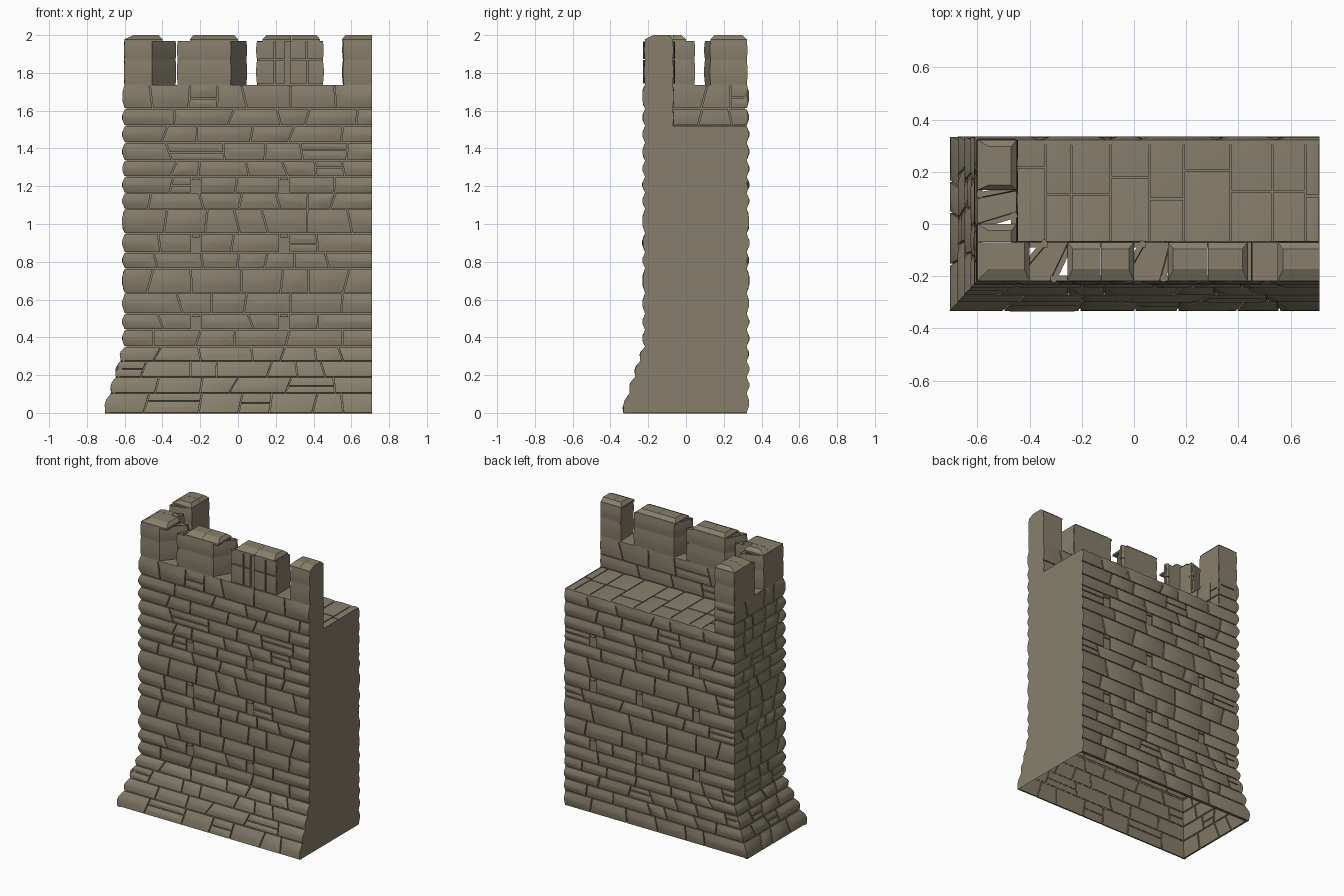
import bpy, bmesh, math, random
from mathutils import Vector as V

if "Cube" in bpy.data.objects:
    bpy.data.objects.remove(bpy.data.objects["Cube"])

random.seed(11)

STONE = bpy.data.materials.new("stone")
STONE.diffuse_color = (0.245, 0.213, 0.15, 1)
STONE.use_nodes = True
STONE.node_tree.nodes["Principled BSDF"].inputs["Base Color"].default_value = STONE.diffuse_color

def finish(bm, name, smooth=False):
    me = bpy.data.meshes.new(name)
    bm.to_mesh(me)
    bm.free()
    me.materials.append(STONE)
    if smooth:
        me.shade_smooth()
        me.set_sharp_from_angle(angle=math.radians(40))
    ob = bpy.data.objects.new(name, me)
    bpy.context.collection.objects.link(ob)
    return ob

def polys(name, faces):
    """Object made of plain polygons."""
    bm = bmesh.new()
    for pts in faces:
        bm.faces.new([bm.verts.new(p) for p in pts])
    bmesh.ops.remove_doubles(bm, verts=bm.verts, dist=0.0005)
    return finish(bm, name)

def panel(name, bl, br, tl, tr, rows, width=(0.13, 0.3), bulge=0.013,
          ends=(0, 0), holes=(), hole_rows=(), lintel=True, split=0.09, slant=0.018):
    """Courses of bulging stones on a four-cornered face, seen from outside."""
    bl, br, tl, tr = map(V, (bl, br, tl, tr))
    n = (br - bl).cross(tl - bl).normalized()
    L, H = (br - bl).length, (tl - bl).length
    P = lambda u, v, d: bl.lerp(br, u).lerp(tl.lerp(tr, u), v) + n * d
    bm = bmesh.new()

    def stone(b0, b1, t0, t1, v0, v1):
        gu, gv = 0.0035 / L, 0.003 / H
        at0, at1 = b0 <= 0 and t0 <= 0, b1 >= 1 and t1 >= 1
        h = min(bulge, (v1 - v0) * H * 0.16) * random.uniform(0.8, 1.05)
        if not at0: b0, t0 = b0 + gu, t0 + gu
        if not at1: b1, t1 = b1 - gu, t1 - gu
        v0, v1 = v0 + gv, v1 - gv
        side = min(0.035 / L, (b1 - b0) * 0.3)
        e0 = -h / L * ends[0] if at0 else side
        e1 = -h / L * ends[1] if at1 else side
        dv = min((v1 - v0) * 0.38, 0.04 / H)
        rings = [[P(b0, v0, d), P(b1, v0, d), P(t1, v1, d), P(t0, v1, d)] for d in (-0.02, 0)]
        rings.append([P(b0 + e0, v0 + dv, h), P(b1 - e1, v0 + dv, h),
                      P(t1 - e1, v1 - dv, h), P(t0 + e0, v1 - dv, h)])
        rings = [[bm.verts.new(p) for p in r] for r in rings]
        for a, b in zip(rings, rings[1:]):
            for i in range(4):
                j = (i + 1) % 4
                bm.faces.new((a[i], a[j], b[j], b[i]))
        bm.faces.new(rings[2])

    for r, (z0, z1) in enumerate(zip(rows, rows[1:])):
        v0, v1 = [(z - rows[0]) / (rows[-1] - rows[0]) for z in (z0, z1)]
        cuts = [0.0]
        if r in hole_rows:
            for a, b in holes:
                cuts += [a / L, b / L]
                if lintel:
                    stone(a / L, b / L, a / L, b / L, v1 - (v1 - v0) * 0.25, v1)
        cuts.append(1.0)
        for s, e in zip(cuts[::2], cuts[1::2]):
            joints, u = [(s, s)], s
            while True:
                u += random.uniform(*width) / L
                if u > e - width[0] * 0.6 / L:
                    break
                k = random.uniform(-slant, slant) / L
                joints.append((u - k, u + k))
            joints.append((e, e))
            for (b0, t0), (b1, t1) in zip(joints, joints[1:]):
                if random.random() < split:
                    m = random.uniform(0.4, 0.6)
                    mb0, mb1, vm = b0 + (t0 - b0) * m, b1 + (t1 - b1) * m, v0 + (v1 - v0) * m
                    stone(b0, b1, mb0, mb1, v0, vm)
                    stone(mb0, mb1, t0, t1, vm, v1)
                else:
                    stone(b0, b1, t0, t1, v0, v1)
    return finish(bm, name, True)

# Main dimensions
R, LX, FY, BY = 0.71, -0.60, -0.218, 0.322        # wall planes
FLX, FLY = -0.705, -0.333                         # foot of the sloped base
IX, IY = -0.45, -0.07                             # inner parapet planes
ZF, ZW, ZP, ZM = 0.35, 1.52, 1.74, 1.97           # base, walkway, parapet, merlon tops
BASE = [0, 0.105, 0.19, 0.275, ZF]
BODY = [ZF, 0.44, 0.525, 0.635, 0.765, 0.85, 0.95, 1.08, 1.165, 1.25, 1.335, 1.43, ZW]
TOP = [ZW, 1.61, ZP]
HOLES = (1, 5, 8)                                 # courses with putlog holes

# Sloped base and main wall faces
panel("front_base", (FLX, FLY, 0), (R, FLY, 0), (LX, FY, ZF), (R, FY, ZF), BASE, ends=(1, 0), split=0.18)
panel("left_base", (FLX, BY, 0), (FLX, FLY, 0), (LX, BY, ZF), (LX, FY, ZF), BASE, (0.1, 0.2), ends=(1, 1))
panel("back_base", (R, BY, 0), (FLX, BY, 0), (R, BY, ZF), (LX, BY, ZF), BASE, ends=(0, 1))
panel("front_wall", (LX, FY, ZF), (R, FY, ZF), (LX, FY, ZP), (R, FY, ZP), BODY + TOP[1:],
      ends=(1, 0), holes=[(0.355, 0.40), (0.82, 0.868)], hole_rows=HOLES)
panel("left_wall", (LX, BY, ZF), (LX, FY, ZF), (LX, BY, ZP), (LX, FY, ZP), BODY + TOP[1:],
      (0.08, 0.2), ends=(1, 1))
panel("back_wall", (R, BY, ZF), (LX, BY, ZF), (R, BY, ZW), (LX, BY, ZW), BODY, ends=(0, 1),
      holes=[(0.19, 0.235), (0.55, 0.595), (0.99, 1.035)], hole_rows=HOLES)

# Parapet inner faces and end
panel("front_parapet_inside", (R, IY, ZW), (IX, IY, ZW), (R, IY, ZP), (IX, IY, ZP), TOP, bulge=0.006)
panel("left_parapet_inside", (IX, IY, ZW), (IX, BY, ZW), (IX, IY, ZP), (IX, BY, ZP), TOP, bulge=0.006)
panel("left_parapet_end", (IX, BY, ZW), (LX, BY, ZW), (IX, BY, ZP), (LX, BY, ZP), TOP, bulge=0.006)

# Walkway slabs, laid in strips across the wall
strips = [0, 0.055, 0.18, 0.34, 0.52, 0.65, 0.80, 0.95, 1.05, 1.16]
z = ZW - 0.003
panel("walkway_slabs", (R, IY, z), (R, BY, z), (IX, IY, z), (IX, BY, z), strips,
      (0.14, 0.3), bulge=0.004, split=0, slant=0.0)

# Hollow core behind the stones, open underneath, with a plain right end
x, y, b, i, j, w = LX + .01, FY + .01, BY - .01, IX - .01, IY - .01, ZW - .01
fx, fy, zt = FLX + .01, FLY + .01, ZP - .01
core = polys("wall_core", [
    [(fx, fy, 0), (R, fy, 0), (R, y, ZF), (x, y, ZF)],
    [(x, y, ZF), (R, y, ZF), (R, y, zt), (x, y, zt)],
    [(fx, b, 0), (fx, fy, 0), (x, y, ZF), (x, b, ZF)],
    [(x, b, ZF), (x, y, ZF), (x, y, zt), (x, b, zt)],
    [(R, b, 0), (fx, b, 0), (x, b, ZF), (R, b, ZF)],
    [(R, b, ZF), (x, b, ZF), (x, b, w), (R, b, w)],
    [(i, b, w), (x, b, w), (x, b, zt), (i, b, zt)],
    [(R, j, w), (i, j, w), (i, j, zt), (R, j, zt)],
    [(i, j, w), (i, b, w), (i, b, zt), (i, j, zt)],
    [(i, j, w), (R, j, w), (R, b, w), (i, b, w)]])
solid = core.modifiers.new("lining", 'SOLIDIFY')
solid.thickness, solid.offset = 0.008, -1
polys("right_end", [[(R, FLY, 0), (R, BY, 0), (R, BY, ZW), (R, IY, ZW),
                     (R, IY, ZM), (R, FY, ZM), (R, FY, ZF)]])

# Merlons: plan outlines, anticlockwise, with slanted embrasure sides
merlons = {
    "corner_merlon": [(LX, FY), (-0.455, FY), (-0.33, IY), (IX, IY), (IX, 0.045), (LX, 0.0)],
    "front_merlon_1": [(-0.32, FY), (-0.04, FY), (0.045, IY), (-0.25, IY)],
    "slit_merlon": [(0.10, FY), (0.45, FY), (0.45, IY), (0.14, IY)],
    "right_merlon": [(0.56, FY), (R, FY), (R, IY), (0.555, IY)],
    "left_merlon": [(LX, 0.10), (IX, 0.13), (IX, BY), (LX, BY)]}
for name, plan in merlons.items():
    walls = []
    for k, p in enumerate(plan):
        q = plan[(k + 1) % len(plan)]
        if p[0] == q[0] == R:
            continue                              # plain cut end
        slit = name == "slit_merlon" and k == 0
        back = 0.018 if slit else 0               # recessed back of the arrow slit
        walls.append([(p[0], p[1] + back, ZP - .01), (q[0], q[1] + back, ZP - .01),
                      (q[0], q[1] + back, ZM), (p[0], p[1] + back, ZM)])
        panel(f"{name}_side_{k}", (*p, ZP), (*q, ZP), (*p, ZM), (*q, ZM), [ZP, 1.87, ZM],
              (0.09, 0.1) if slit else (9, 9), bulge=0.004, split=0, slant=0,
              holes=[(0.15, 0.172)] if slit else (), hole_rows=(0, 1), lintel=False)
    polys(f"{name}_core", walls)

# Embrasure floors
polys("embrasure_floors", [[(*p, ZP) for p in f] for f in (
    [(-0.455, FY), (-0.32, FY), (-0.25, IY), (-0.33, IY)],
    [(-0.04, FY), (0.10, FY), (0.14, IY), (0.045, IY)],
    [(0.45, FY), (0.56, FY), (0.555, IY), (0.45, IY)],
    [(LX, 0.0), (IX, 0.045), (IX, 0.13), (LX, 0.10)])])

# Cap stones: low chamfered blocks, two to a merlon
def cap(name, x0, x1, y0, y1, l=0.02, r=0.02, f=0.045, k=0.025):
    bm = bmesh.new()
    rect = lambda a, c, d, e, h: [bm.verts.new(p) for p in ((a, d, h), (c, d, h), (c, e, h), (a, e, h))]
    rings = [rect(x0, x1, y0, y1, 1.966), rect(x0, x1, y0, y1, 1.978),
             rect(x0 + l, x1 - r, y0 + f, y1 - k, 2.0)]
    for a, c in zip(rings, rings[1:]):
        for n in range(4):
            m = (n + 1) % 4
            bm.faces.new((a[n], a[m], c[m], c[n]))
    bm.faces.new(rings[2])
    bm.faces.new(rings[0][::-1])
    finish(bm, name)

g = 0.0006                                        # fine joint between cap stones
for name, x0, x1, r in (("front_1", -0.255, 0.0, .02), ("slit", 0.13, 0.435, .02), ("right", 0.55, R, 0)):
    m = (x0 + x1) / 2
    cap(f"{name}_cap_a", x0, m - g, FY, IY, r=0)
    cap(f"{name}_cap_b", m + g, x1, FY, IY, l=0, r=r)
cap("corner_cap_a", LX, -0.40, FY, IY - g, l=.045, k=0)
cap("corner_cap_b", LX, IX, IY + g, 0.0, l=.045, f=0)
cap("left_cap_a", LX, IX, 0.13, 0.225, l=.045, f=.02, k=0)
cap("left_cap_b", LX, IX, 0.225 + 2 * g, BY, l=.045, f=0)
